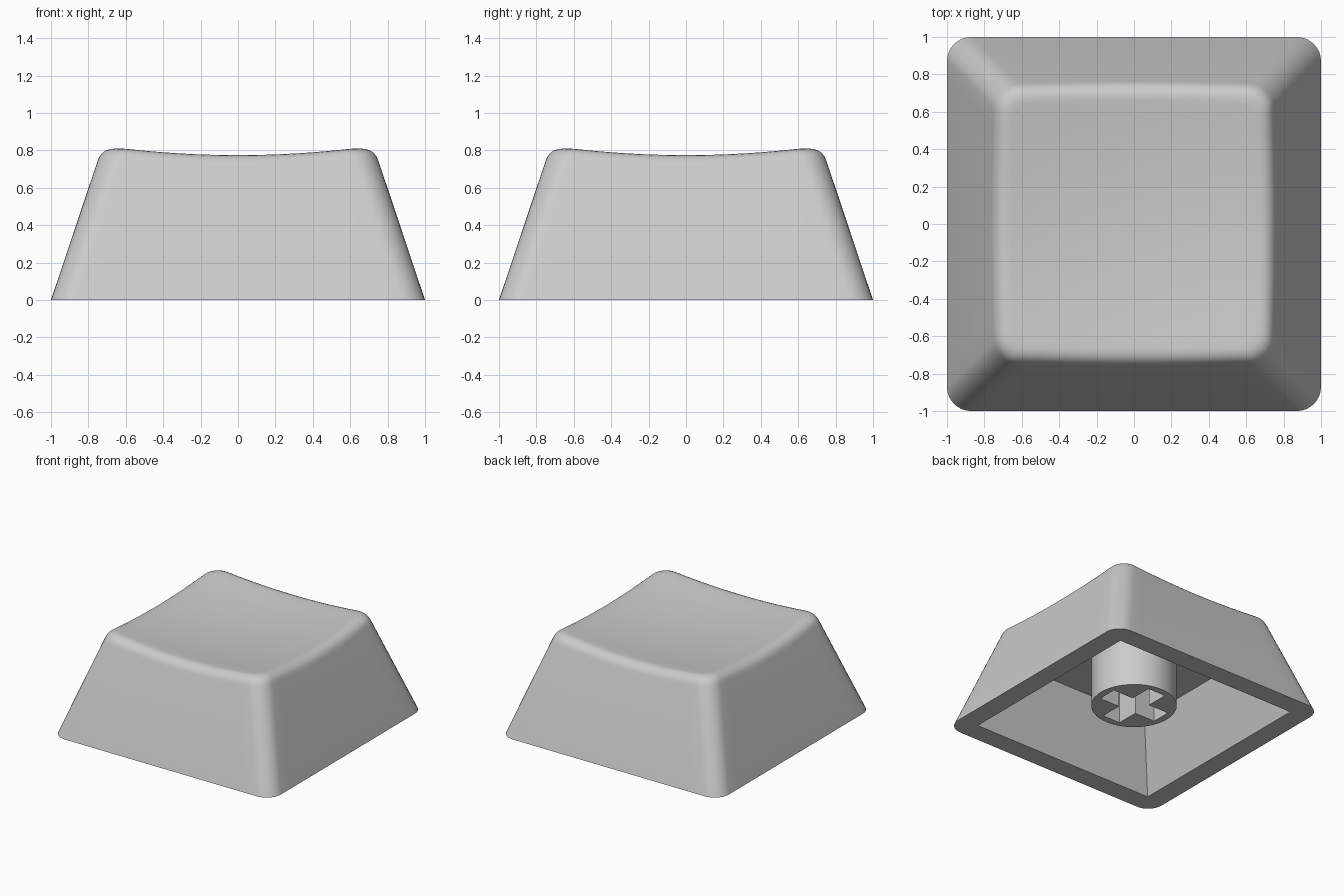
import bpy, bmesh, math
from mathutils import Vector

if "Cube" in bpy.data.objects:
    bpy.data.objects.remove(bpy.data.objects["Cube"])

ARC, SIDE = 8, 14          # segments per rounded corner, per straight side
SLOPE, CORNER, SOFT = 0.335, 0.13, 0.08
RIM, CEILING, CEILING_Z = 0.835, 0.64, 0.525

grey = bpy.data.materials.new("grey_plastic")
grey.diffuse_color = (0.6, 0.6, 0.6, 1)
grey.use_nodes = True
grey.node_tree.nodes["Principled BSDF"].inputs["Base Color"].default_value = grey.diffuse_color


def outline(a, r):
    """Rounded square of half-width a and corner radius r."""
    pts = []
    for q in range(4):
        c, s = round(math.cos(q * math.pi / 2)), round(math.sin(q * math.pi / 2))
        quarter = []
        for k in range(ARC + 1):
            t = k * math.pi / 2 / ARC
            quarter.append((a - r + r * math.cos(t), a - r + r * math.sin(t)))
        for k in range(1, SIDE):
            quarter.append(((a - r) * (1 - 2 * k / SIDE), a))
        pts += [(x * c - y * s, x * s + y * c) for x, y in quarter]
    return pts


def dish(x, y):
    """Height of the scooped top."""
    return 0.73 + 0.1 * (x * x + y * y)


def flat_ring(a, r, z):
    return [Vector((x, y, z)) for x, y in outline(a, r)]


def finish(bm, name):
    bmesh.ops.remove_doubles(bm, verts=bm.verts, dist=1e-4)
    bmesh.ops.recalc_face_normals(bm, faces=bm.faces)
    mesh = bpy.data.meshes.new(name)
    bm.to_mesh(mesh)
    bm.free()
    mesh.materials.append(grey)
    obj = bpy.data.objects.new(name, mesh)
    bpy.context.collection.objects.link(obj)
    bpy.ops.object.select_all(action='DESELECT')
    obj.select_set(True)
    bpy.context.view_layer.objects.active = obj
    bpy.ops.object.shade_smooth_by_angle(angle=math.radians(30))


# Where the sloped sides would meet the scooped top, and the soft edge there
base = flat_ring(1, CORNER, 0)
sharp, side_start, top_start = [], [], []
for i, b in enumerate(base):
    z = 0.8
    for _ in range(6):
        a = 1 - SLOPE * z
        x, y = outline(a, CORNER)[i]
        z = dish(x, y)
    t = Vector((x, y, z))
    dx, dy = outline(a - SOFT, 0.08)[i]
    sharp.append(t)
    side_start.append(t + (b - t).normalized() * SOFT)
    top_start.append(Vector((dx, dy, dish(dx, dy))))

# Cap shell: ceiling, cavity walls, bottom rim, outer sides, soft edge, dished top
rings = [flat_ring(CEILING, 0, CEILING_Z), flat_ring(RIM, 0, 0), base]
for k in range(7):
    u = k / 6
    rings.append([s * (1 - u) ** 2 + t * (2 * u * (1 - u)) + d * u * u
                  for s, t, d in zip(side_start, sharp, top_start)])
for k in range(1, 8):
    f = 1 - k / 8
    rings.append([Vector((p.x * f, p.y * f, dish(p.x * f, p.y * f))) for p in top_start])

bm = bmesh.new()
loops = [[bm.verts.new(p) for p in ring] for ring in rings]
n = len(base)
for low, high in zip(loops, loops[1:]):
    for i in range(n):
        j = (i + 1) % n
        bm.faces.new((low[i], low[j], high[j], high[i]))
centre = bm.verts.new((0, 0, dish(0, 0)))
for i in range(n):
    bm.faces.new((loops[-1][i], loops[-1][(i + 1) % n], centre))
bm.faces.new(loops[0])
finish(bm, "cap_shell")

# Stem: round post with a cross-shaped socket
R, ARM, W, Z0 = 0.322, 0.265, 0.08, 0.113
circle = [(R * math.cos(k * math.tau / 48), R * math.sin(k * math.tau / 48)) for k in range(48)]
cross = []
for q in range(4):
    c, s = round(math.cos(q * math.pi / 2)), round(math.sin(q * math.pi / 2))
    cross += [(x * c - y * s, x * s + y * c) for x, y in ((ARM, -W), (ARM, W), (W, W))]

bm = bmesh.new()
edges = []
for loop in (circle, cross):
    vs = [bm.verts.new((x, y, Z0)) for x, y in loop]
    edges += [bm.edges.new((vs[i - 1], vs[i])) for i in range(len(vs))]
bmesh.ops.triangle_fill(bm, edges=edges, use_beauty=True, normal=(0, 0, -1))
grown = bmesh.ops.extrude_face_region(bm, geom=bm.faces[:], use_keep_orig=True)
bmesh.ops.translate(bm, vec=(0, 0, CEILING_Z + 0.03 - Z0),
                    verts=[g for g in grown["geom"] if isinstance(g, bmesh.types.BMVert)])
finish(bm, "stem")
